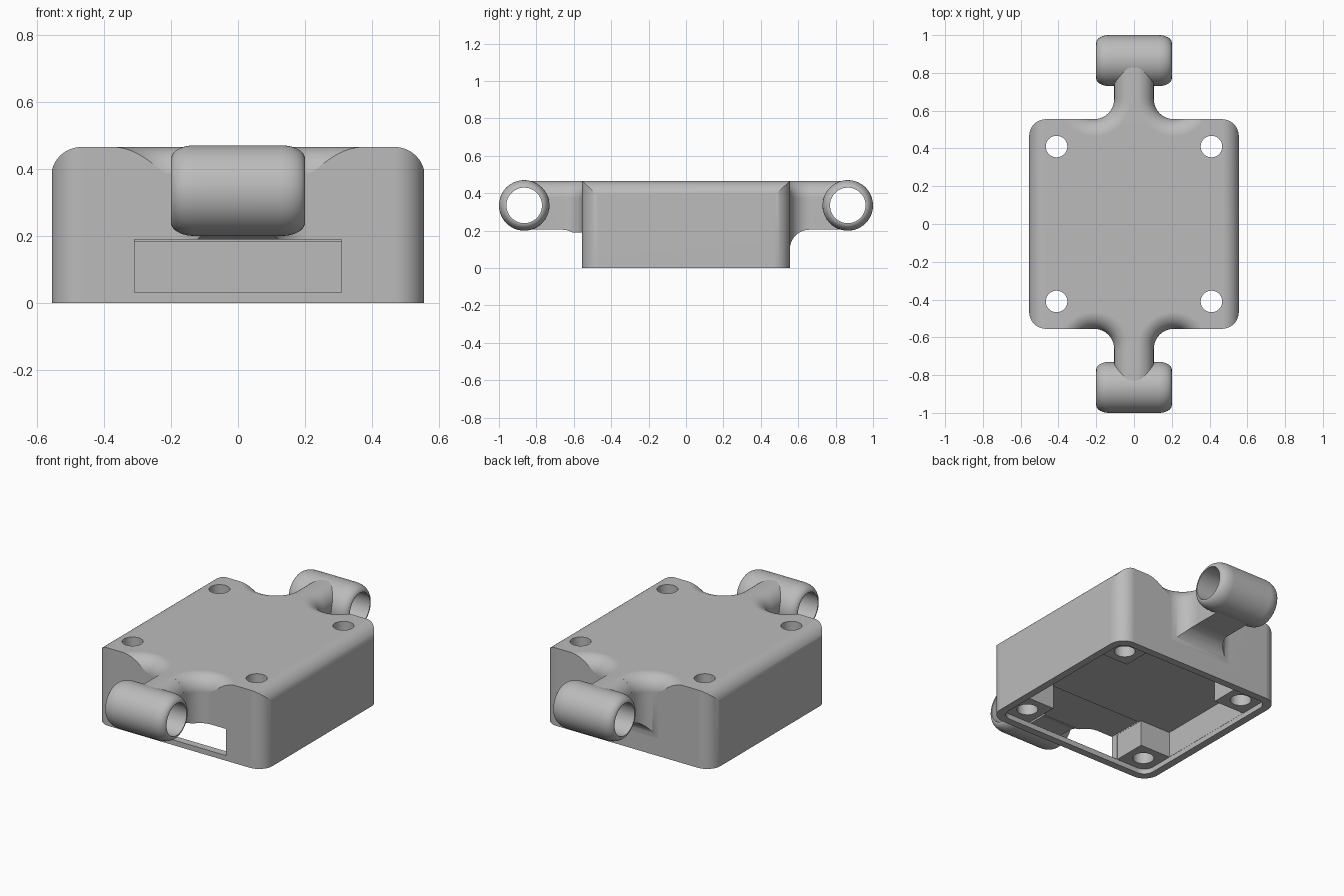
import bpy, bmesh
from math import sin, cos, pi, radians
from mathutils import Vector, Matrix

if "Cube" in bpy.data.objects:
    bpy.data.objects.remove(bpy.data.objects["Cube"], do_unlink=True)

grey = bpy.data.materials.new("matte_grey")
grey.use_nodes = True
GREY = (0.5, 0.5, 0.5, 1)
grey.diffuse_color = GREY
grey.node_tree.nodes["Principled BSDF"].inputs["Base Color"].default_value = GREY

HALF, TOP, ROUND = 0.555, 0.465, 0.09      # body half width, height, edge radius
TUBE_Y, TUBE_Z, TUBE_R, BORE = 0.865, 0.335, 0.135, 0.095
NECK, FILLET = 0.105, 0.105                # arm half width, arm fillet radius


def make(name, bm):
    bmesh.ops.remove_doubles(bm, verts=bm.verts, dist=1e-5)
    bmesh.ops.recalc_face_normals(bm, faces=bm.faces)
    mesh = bpy.data.meshes.new(name)
    bm.to_mesh(mesh)
    bm.free()
    mesh.materials.append(grey)
    ob = bpy.data.objects.new(name, mesh)
    bpy.context.collection.objects.link(ob)
    return ob


def arc(cx, cy, r, a0, a1, n=12):
    steps = [radians(a0 + (a1 - a0) * i / n) for i in range(n + 1)]
    return [(cx + r * cos(a), cy + r * sin(a)) for a in steps]


def rounded(w, h, r):
    """Rounded rectangle outline about the origin."""
    pts = []
    for k, (sx, sy) in enumerate([(1, 1), (-1, 1), (-1, -1), (1, -1)]):
        pts += arc(sx * (w - r), sy * (h - r), r, 90 * k, 90 * k + 90)
    return pts


def prism(name, pts, axis, lo, hi):
    """Extrude a 2D outline along one axis."""
    put = {"x": lambda p, d: (d, p[0], p[1]),
           "y": lambda p, d: (p[0], d, p[1]),
           "z": lambda p, d: (p[0], p[1], d)}[axis]
    bm = bmesh.new()
    face = bm.faces.new([bm.verts.new(put(p, lo)) for p in pts])
    ext = bmesh.ops.extrude_face_region(bm, geom=[face])
    shift = Vector(put((0, 0), hi - lo))
    bmesh.ops.translate(bm, vec=shift, verts=[v for v in ext["geom"] if isinstance(v, bmesh.types.BMVert)])
    return make(name, bm)


def box(name, x, y, z):
    return prism(name, [(x[0], y[0]), (x[1], y[0]), (x[1], y[1]), (x[0], y[1])], "z", *z)


def lathe(name, profile, matrix, n=64):
    """Spin (radius, height) points about z, then place the result."""
    bm = bmesh.new()
    vs = [bm.verts.new((r, 0, h)) for r, h in profile]
    edges = [bm.edges.new(pair) for pair in zip(vs, vs[1:])]
    bmesh.ops.spin(bm, geom=vs + edges, cent=(0, 0, 0), axis=(0, 0, 1),
                   angle=2 * pi, steps=n, use_duplicate=False)
    bmesh.ops.transform(bm, matrix=matrix, verts=bm.verts)
    return make(name, bm)


def combine(target, tool, operation):
    mod = target.modifiers.new(operation, "BOOLEAN")
    mod.operation, mod.solver, mod.object = operation, "EXACT", tool
    bpy.context.view_layer.objects.active = target
    bpy.ops.object.modifier_apply(modifier=mod.name)
    bpy.data.objects.remove(tool, do_unlink=True)


def finish(ob):
    bpy.ops.object.select_all(action="DESELECT")
    ob.select_set(True)
    bpy.context.view_layer.objects.active = ob
    bpy.ops.object.shade_smooth_by_angle(angle=radians(28))
    mod = ob.modifiers.new("even_shading", "WEIGHTED_NORMAL")
    mod.keep_sharp = True


# Body: rounded plan crossed with a profile rounded along its two long top edges
housing = prism("housing", rounded(HALF, HALF, ROUND), "z", 0, TOP + 0.1)
side = arc(HALF + 0.002 - ROUND, TOP - ROUND, ROUND, 0, 90)
profile = [(HALF + 0.002, -0.1)] + side + [(-x, z) for x, z in reversed(side)] + [(-HALF - 0.002, -0.1)]
combine(housing, prism("body_profile", profile, "y", -1, 1), "INTERSECT")
combine(housing, box("trim_below", (-1, 1), (-1, 1), (-1, 0)), "DIFFERENCE")

# Arms: wide filleted root plus a narrow neck with rounded top edges
FC = HALF + FILLET
for s in (-1, 1):
    root = [(0.53, TOP), (FC, TOP)] + arc(FC, 0.1, FILLET, 90, 180) + [(0.53, 0.1)]
    combine(housing, prism("arm_root", [(s * y, z) for y, z in root], "x", -0.2, 0.2), "UNION")
    edge = arc(NECK - ROUND, TOP - ROUND, ROUND, 0, 90)
    neck = [(NECK, 0.205)] + edge + [(-x, z) for x, z in reversed(edge)] + [(-NECK, 0.205)]
    lo, hi = sorted((s * 0.6, s * TUBE_Y))
    combine(housing, prism("arm_neck", neck, "y", lo, hi), "UNION")

# Flared scoops either side of each arm
R = FILLET - 0.0005
flare = [(0, -0.1), (R, -0.1)]
flare += [(R + ROUND - x, TOP - ROUND + z) for x, z in arc(0, 0, ROUND, 0, 90)]
flare += [(R + ROUND, TOP + 0.1), (0, TOP + 0.1)]
for sx in (-1, 1):
    for sy in (-1, 1):
        place = Matrix.Translation((sx * 2 * NECK, sy * FC, 0))
        combine(housing, lathe("scoop", flare, place), "DIFFERENCE")

# Underside: lid recess, then a cross-shaped cavity that leaves four corner posts
INNER, POST, CEILING = 0.51, 0.31, 0.183
cavity = box("cavity", (-INNER, INNER), (-POST, POST), (-0.1, CEILING))
combine(cavity, box("cavity_b", (-POST, POST), (-INNER, INNER), (-0.1, CEILING)), "UNION")
combine(housing, cavity, "DIFFERENCE")
combine(housing, prism("lid_recess", rounded(INNER + 0.001, INNER + 0.001, 0.06), "z", -0.1, 0.03), "DIFFERENCE")

# Front slot
combine(housing, box("slot", (-0.309, 0.309), (-0.7, -0.33), (0.031, 0.19)), "DIFFERENCE")

# Screw holes through the posts
for sx in (-1, 1):
    for sy in (-1, 1):
        pts = [(sx * 0.41 + x, sy * 0.41 + y) for x, y in arc(0, 0, 0.057, 0, 360, 40)[:-1]]
        combine(housing, prism("screw_hole", pts, "z", -0.1, 0.7), "DIFFERENCE")

# Cross tubes with rounded ends, and clearance for them in the arms
shoulder = arc(0, 0, 1, 90, 0, 10)
outer = [(BORE + 0.04 * z, 0.13 + 0.07 * x) for x, z in shoulder]
shell = outer + [(BORE, 0.2), (BORE, -0.2)] + [(r, -h) for r, h in reversed(outer)]
shell.append(shell[0])
for s, label in ((-1, "front_tube"), (1, "rear_tube")):
    place = Matrix.Translation((0, s * TUBE_Y, TUBE_Z)) @ Matrix.Rotation(pi / 2, 4, "Y")
    pts = [(s * TUBE_Y + y, TUBE_Z + z) for y, z in arc(0, 0, 0.115, 0, 360, 48)[:-1]]
    combine(housing, prism("tube_clearance", pts, "x", -0.3, 0.3), "DIFFERENCE")
    finish(lathe(label, shell, place))

finish(housing)
